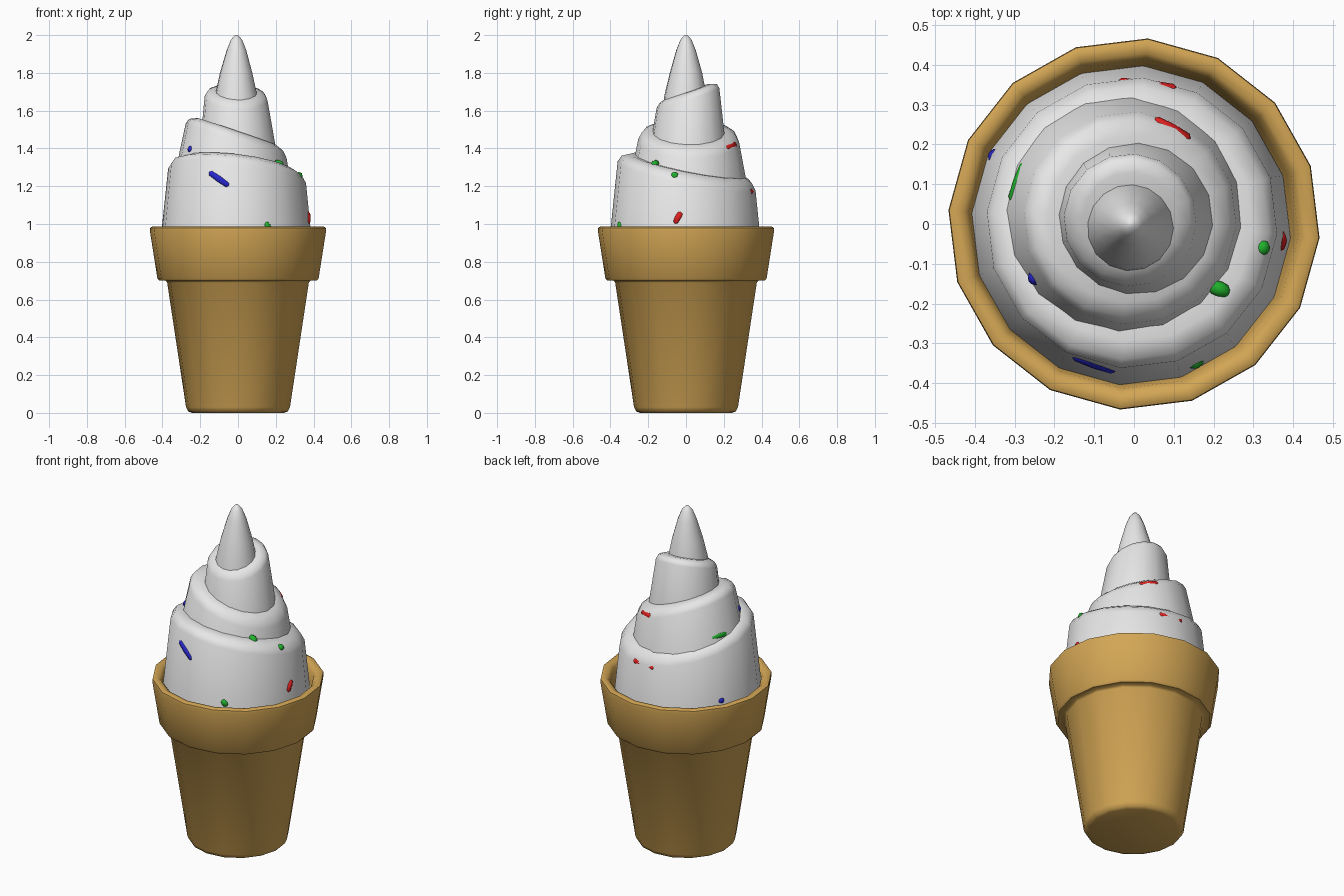
import bpy, bmesh, math
from mathutils import Vector
from mathutils.bvhtree import BVHTree

if "Cube" in bpy.data.objects:
    bpy.data.objects.remove(bpy.data.objects["Cube"])

SIDES, PHASE = 16, math.radians(-4.3)


def material(name, rgb):
    m = bpy.data.materials.new(name)
    m.diffuse_color = (*rgb, 1)
    m.use_nodes = True
    m.node_tree.nodes["Principled BSDF"].inputs["Base Color"].default_value = m.diffuse_color
    return m


WAFER = material("wafer_tan", (0.65, 0.38, 0.09))
CREAM = material("vanilla_white", (0.8, 0.8, 0.8))
COLOURS = {"red": material("sprinkle_red", (0.75, 0.015, 0.015)),
           "green": material("sprinkle_green", (0.015, 0.45, 0.025)),
           "blue": material("sprinkle_blue", (0.02, 0.02, 0.6))}


def finish(bm, name, mat, angle):
    bmesh.ops.recalc_face_normals(bm, faces=bm.faces)
    me = bpy.data.meshes.new(name)
    bm.to_mesh(me)
    me.materials.append(mat)
    ob = bpy.data.objects.new(name, me)
    bpy.context.collection.objects.link(ob)
    bpy.ops.object.select_all(action='DESELECT')
    ob.select_set(True)
    bpy.context.view_layer.objects.active = ob
    bpy.ops.object.shade_smooth_by_angle(angle=math.radians(angle))
    return ob


def loft(name, rings, mat, angle, slope=(0, 0)):
    """Rings are (radius, z, centre x, centre y), tilted by slope in x and y."""
    bm = bmesh.new()
    loops = []
    for i, (r, z, cx, cy) in enumerate(rings):
        k = 0 if slope != (0, 0) and i == 0 else 1
        loop = []
        for s in range(SIDES):
            a = PHASE + s * math.tau / SIDES
            x, y = r * math.cos(a), r * math.sin(a)
            loop.append(bm.verts.new((cx + x, cy + y, z + k * (slope[0] * x + slope[1] * y))))
        loops.append(loop)
    for a, b in zip(loops, loops[1:]):
        for s in range(SIDES):
            t = (s + 1) % SIDES
            bm.faces.new((a[s], a[t], b[t], b[s]))
    bm.faces.new(loops[0][::-1])
    bm.faces.new(loops[-1])
    return finish(bm, name, mat, angle)


# Wafer cup with a thick collar and a hollow top
cup = [(0.245, 0.0), (0.265, 0.008), (0.276, 0.03), (0.376, 0.69), (0.385, 0.7),
       (0.418, 0.7), (0.428, 0.712), (0.468, 0.965), (0.466, 0.98), (0.455, 0.986),
       (0.43, 0.982), (0.415, 0.965), (0.405, 0.92), (0.39, 0.85)]
loft("wafer_cup", [(r, z, 0, 0) for r, z in cup], WAFER, 50)

# Swirled ice cream: tilted, rounded tiers and a pointed tip
tiers = [
    loft("lower_swirl", [(0.405, 0.88, -0.01, -0.005), (0.366, 1.255, -0.005, 0.003),
                         (0.345, 1.29, -0.005, 0.003), (0.30, 1.31, 0, 0.005),
                         (0.2, 1.305, 0, 0.005)], CREAM, 60, (-0.12, -0.2)),
    loft("middle_swirl", [(0.325, 1.15, -0.035, 0.01), (0.268, 1.44, -0.01, 0.015),
                          (0.25, 1.472, -0.01, 0.015), (0.21, 1.49, -0.008, 0.012),
                          (0.12, 1.485, 0, 0.01)], CREAM, 60, (-0.34, -0.02)),
    loft("upper_swirl", [(0.205, 1.38, 0, 0.01), (0.167, 1.665, -0.01, 0.01),
                         (0.153, 1.69, -0.01, 0.012), (0.12, 1.703, -0.01, 0.01),
                         (0.06, 1.70, 0, 0)], CREAM, 60, (-0.05, 0.33)),
    loft("swirl_tip", [(0.122, 1.6, -0.01, -0.003), (0.112, 1.68, -0.01, -0.003),
                       (0.086, 1.8, -0.01, 0), (0.052, 1.92, -0.008, 0),
                       (0.03, 1.975, -0.008, 0), (0.008, 2.0, -0.008, 0)], CREAM, 60),
]
trees = [BVHTree.FromPolygons([v.co for v in t.data.vertices],
                              [p.vertices for p in t.data.polygons]) for t in tiers]


def on_surface(az, z, sink=0.01):
    """Point just under the ice cream at an azimuth (degrees) and height."""
    d = Vector((math.cos(math.radians(az)), math.sin(math.radians(az)), 0))
    start = d * 2 + Vector((0, 0, z))
    hits = [t.ray_cast(start, -d) for t in trees]
    dist = min(h[3] for h in hits if h[0] is not None)
    return start - d * (dist + sink)


def sprinkle(name, colour, end_a, end_b, radius=0.02):
    """Small rod with rounded ends, half sunk between two surface points."""
    a, b = on_surface(*end_a), on_surface(*end_b)
    half = (b - a).length / 2
    bm = bmesh.new()
    bmesh.ops.create_uvsphere(bm, u_segments=8, v_segments=6, radius=radius)
    for v in bm.verts:
        v.co.z += math.copysign(max(half - radius, 0), v.co.z) if abs(v.co.z) > 1e-5 else 0
    rot = (b - a).to_track_quat('Z', 'Y').to_matrix()
    for v in bm.verts:
        v.co = rot @ v.co + (a + b) / 2
    finish(bm, name, COLOURS[colour], 60)


# Sprinkles: colour and both ends as (azimuth, height)
for i, (colour, a, b) in enumerate([
        ("blue", (245, 1.275), (263, 1.2)),
        ("blue", (152, 0.98), (156, 1.0)),
        ("blue", (205, 1.40), (212, 1.39)),
        ("green", (347, 1.262), (352, 1.25)),
        ("green", (321, 1.325), (324, 1.31)),
        ("green", (150, 1.335), (170, 1.335)),
        ("green", (292, 1.01), (296, 0.97)),
        ("red", (72, 1.17), (97, 1.17)),
        ("red", (56, 1.40), (80, 1.42)),
        ("red", (351, 1.0), (356, 1.065))]):
    sprinkle(f"sprinkle_{i + 1}", colour, a, b)
